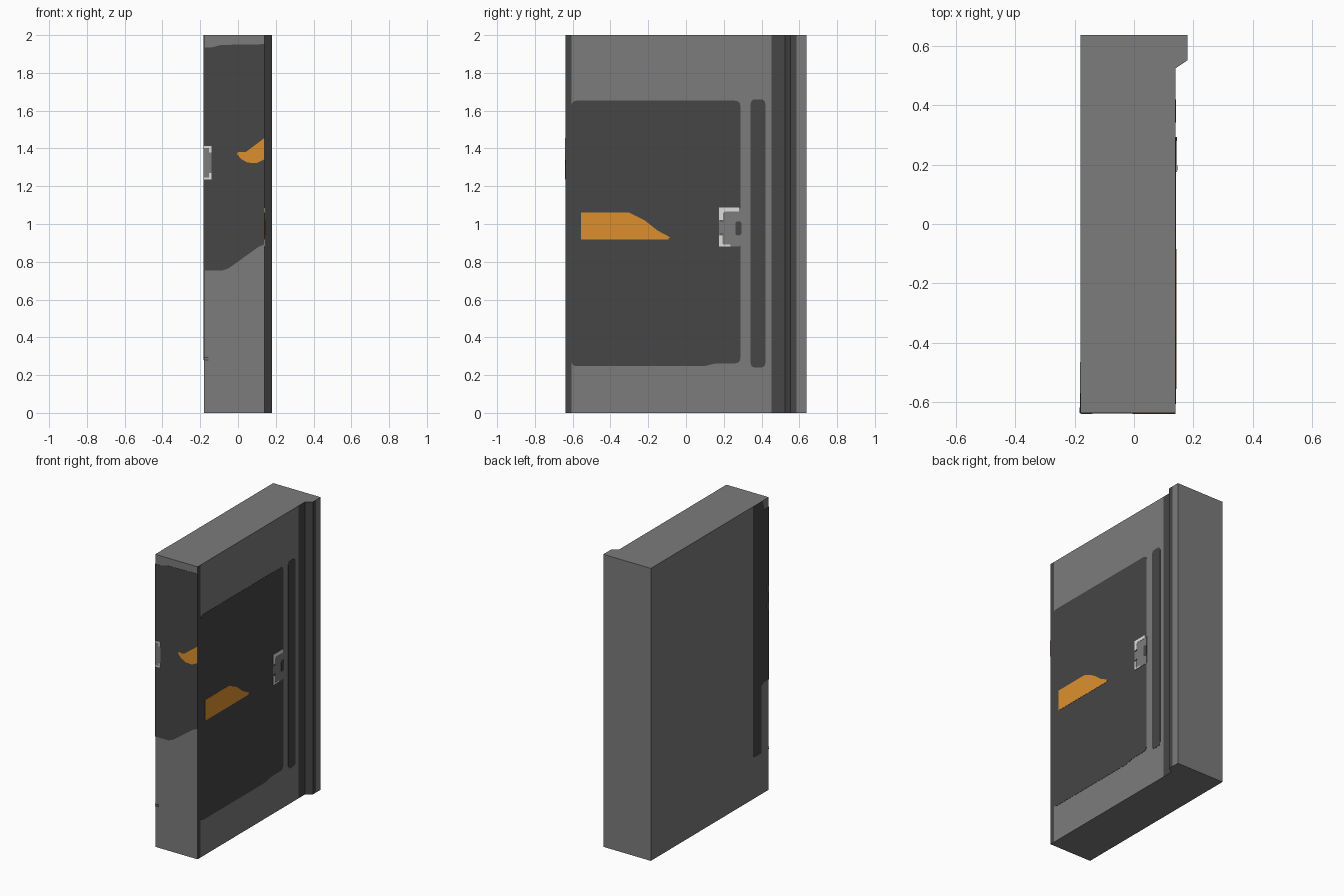
import bpy, bmesh
from mathutils import Vector

if "Cube" in bpy.data.objects:
    bpy.data.objects.remove(bpy.data.objects["Cube"])

XL, XR, Y = -0.18, 0.14, 0.637
STEP = 0.0015  # thickness of one paint layer


def material(name, r, g, b):
    m = bpy.data.materials.new(name)
    m.diffuse_color = (r, g, b, 1)
    m.use_nodes = True
    m.node_tree.nodes["Principled BSDF"].inputs["Base Color"].default_value = m.diffuse_color
    return m


grey = material("mid grey", 0.20, 0.20, 0.20)
dark = material("dark grey", 0.061, 0.061, 0.061)
white = material("pale grey", 0.73, 0.73, 0.73)
orange = material("orange", 0.72, 0.28, 0.027)


def prism(name, base, offset, mats, rule=None):
    """Closed prism from a planar outline swept by an offset vector."""
    bm = bmesh.new()
    lo = [bm.verts.new(p) for p in base]
    hi = [bm.verts.new(Vector(p) + Vector(offset)) for p in base]
    bm.faces.new(lo)
    bm.faces.new(hi)
    n = len(lo)
    for i in range(n):
        j = (i + 1) % n
        f = bm.faces.new((lo[i], lo[j], hi[j], hi[i]))
        if rule and i in rule:
            f.material_index = 1
    bmesh.ops.recalc_face_normals(bm, faces=bm.faces[:])
    me = bpy.data.meshes.new(name)
    bm.to_mesh(me)
    bm.free()
    for m in mats:
        me.materials.append(m)
    ob = bpy.data.objects.new(name, me)
    bpy.context.collection.objects.link(ob)
    return ob


def soften(pts, r):
    """Round the corners of a 2D outline."""
    out = []
    for i, p in enumerate(pts):
        p = Vector(p)
        a, b = Vector(pts[i - 1]) - p, Vector(pts[(i + 1) % len(pts)]) - p
        k = min(r, a.length * 0.45, b.length * 0.45)
        a, b = p + a.normalized() * k, p + b.normalized() * k
        for t in (0, 0.33, 0.67, 1):
            out.append(a * (1 - t) ** 2 + p * 2 * t * (1 - t) + b * t * t)
    return out


def plate(name, side, pts, mat, layer=1, r=0):
    """Thin painted plate on one side of the door."""
    pts = soften(pts, r) if r else pts
    d = STEP * layer
    place, off = {
        "right": (lambda u, v: (XR, u, v), (d, 0, 0)),
        "left": (lambda u, v: (XL, u, v), (-d, 0, 0)),
        "front": (lambda u, v: (u, -Y, v), (0, -d, 0)),
    }[side]
    return prism(name, [place(*p) for p in pts], off, [mat])


def rect(a, b, c, d):
    return [(a, c), (b, c), (b, d), (a, d)]


# Door slab with chamfered lip; dark bands are whole side faces
profile = [(XL, -Y), (XR, -Y), (XR, -0.605), (XR, 0.452), (XR, 0.525),
           (0.18, 0.552), (0.18, 0.585), (0.18, Y), (XL, Y)]
prism("door_slab", [(x, y, 0) for x, y in profile], (0, 0, 2),
      [grey, dark], rule={1, 3, 4, 5})

# Right side: large panel, narrow slot, orange flash
plate("side_panel", "right",
      [(-0.607, 0.247), (0.10, 0.247), (0.15, 0.262), (0.288, 0.262),
       (0.288, 1.653), (-0.607, 1.653)], dark, 1, 0.03)
plate("side_slot", "right", rect(0.342, 0.42, 0.24, 1.66), dark, 1, 0.025)
plate("side_orange_flash", "right",
      [(-0.557, 1.06), (-0.30, 1.06), (-0.22, 1.02), (-0.15, 0.965),
       (-0.085, 0.93), (-0.095, 0.918), (-0.557, 0.918)], orange, 2)

# Right side: latch with pale rim
plate("side_latch", "right", rect(0.176, 0.29, 0.882, 1.085), grey, 2, 0.01)
plate("latch_rim_top", "right",
      [(0.175, 1.02), (0.195, 1.02), (0.195, 1.055), (0.205, 1.067),
       (0.28, 1.067), (0.28, 1.088), (0.175, 1.088)], white, 3)
plate("latch_rim_bottom", "right",
      [(0.175, 0.94), (0.193, 0.94), (0.193, 0.893), (0.235, 0.89),
       (0.235, 0.882), (0.175, 0.882)], white, 3)
plate("latch_hole", "right", rect(0.262, 0.293, 0.94, 1.014), dark, 3, 0.012)
for z in (0.945, 1.012):
    plate("latch_groove", "right", rect(0.18, 0.198, z, z + 0.006), dark, 4)

# Front edge: dark area, orange flash, latch
plate("front_panel", "front",
      [(XL, 0.755), (-0.08, 0.755), (-0.05, 0.765), (0.11, 0.88),
       (XR, 0.892), (XR, 1.952), (-0.09, 1.948), (-0.14, 1.935), (XL, 1.935)],
      dark, 1)
plate("front_orange_flash", "front",
      [(-0.005, 1.37), (0.015, 1.345), (0.05, 1.325), (0.10, 1.322),
       (XR, 1.342), (XR, 1.455), (0.04, 1.38), (0.0, 1.382)], orange, 2)
plate("front_latch", "front", rect(XL, -0.14, 1.236, 1.412), grey, 2, 0.006)
for s, name in ((1, "top"), (-1, "bottom")):
    plate("front_latch_rim_" + name, "front",
          [(x, 1.324 + s * z) for x, z in
           [(XL, 0.088), (-0.14, 0.088), (-0.14, 0.055), (-0.153, 0.055),
            (-0.153, 0.078), (XL, 0.078)]], white, 3)
for z in (0.278, 0.29):
    plate("front_groove", "front", rect(XL, -0.157, z, z + 0.005), dark, 1)

# Left side: dark wrap-around strip with latch ends
plate("back_strip", "left",
      [(-0.466, 0.30), (-0.466, 2.0), (-0.57, 2.0), (-0.59, 1.935),
       (-Y, 1.935), (-Y, 0.755), (-0.575, 0.755), (-0.555, 0.735),
       (-0.555, 0.28), (-0.48, 0.28)], dark, 1)
for z in (1.26, 1.38):
    plate("back_latch_end", "left", rect(-Y, -0.618, z - 0.022, z + 0.022), grey, 2)
